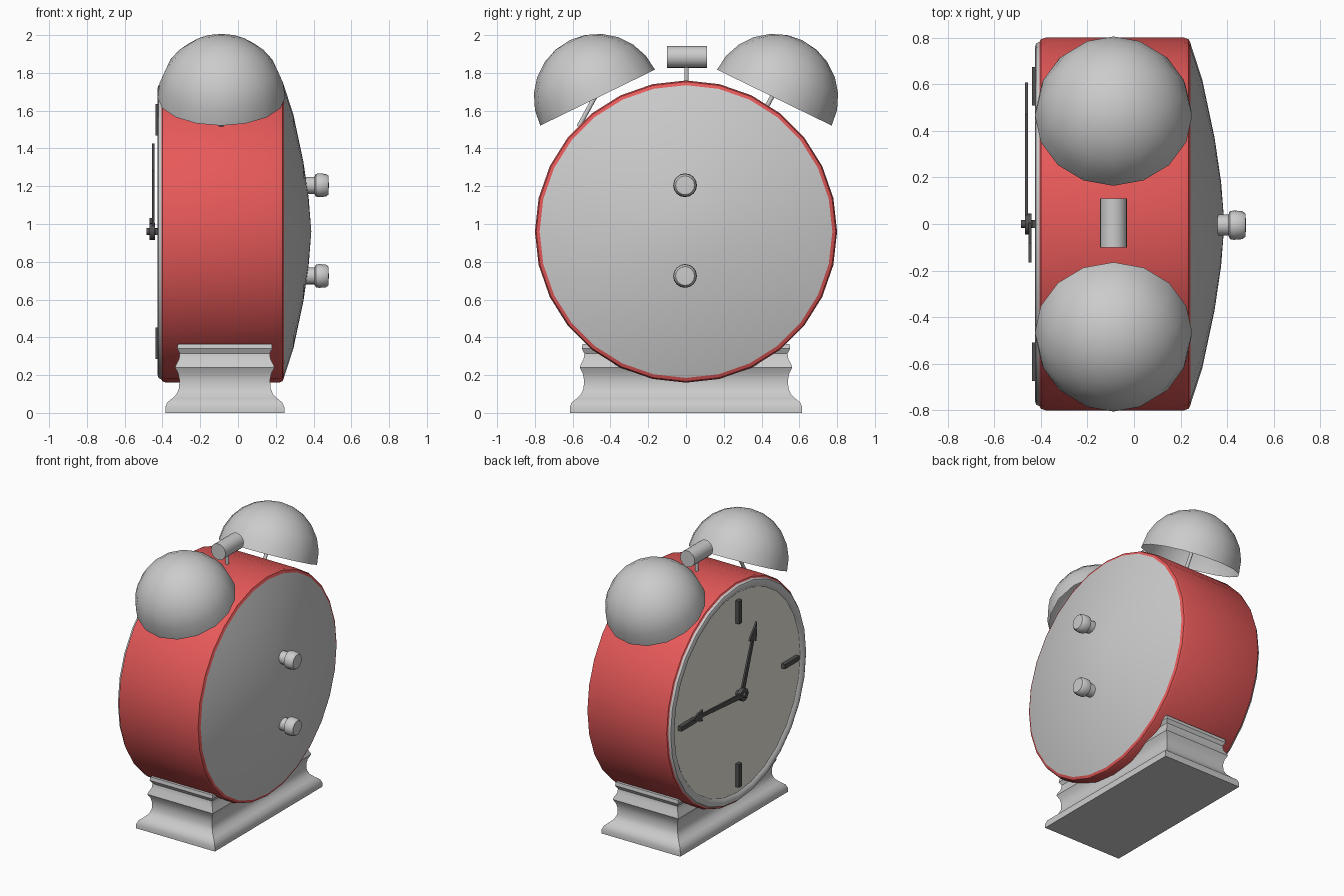
import bpy, bmesh
from math import sin, cos, pi, radians, atan2, hypot
from mathutils import Matrix, Vector

if "Cube" in bpy.data.objects:
    bpy.data.objects.remove(bpy.data.objects["Cube"])

CZ = 0.96      # height of the case axis
BX = -0.088    # x of the bells and hammer


def material(name, rgb):
    m = bpy.data.materials.new(name)
    m.diffuse_color = (*rgb, 1)
    m.use_nodes = True
    m.node_tree.nodes["Principled BSDF"].inputs["Base Color"].default_value = m.diffuse_color
    return m


RED = material("red_enamel", (0.8, 0.1, 0.1))
CREAM = material("dial_cream", (0.8, 0.79, 0.71))
DARK = material("dark_metal", (0.08, 0.08, 0.08))


def finish(bm, name, mat=None, angle=35):
    bmesh.ops.recalc_face_normals(bm, faces=bm.faces)
    me = bpy.data.meshes.new(name)
    bm.to_mesh(me)
    bm.free()
    ob = bpy.data.objects.new(name, me)
    bpy.context.collection.objects.link(ob)
    if mat:
        me.materials.append(mat)
    bpy.ops.object.select_all(action='DESELECT')
    ob.select_set(True)
    bpy.context.view_layer.objects.active = ob
    bpy.ops.object.shade_smooth_by_angle(angle=radians(angle))
    return ob


def lathe(name, profile, n, matrix, mat=None, angle=35):
    """Revolve (radius, height) points about local z; radius 0 makes a pole."""
    bm = bmesh.new()
    rings = []
    for r, h in profile:
        if r == 0:
            rings.append([bm.verts.new(matrix @ Vector((0, 0, h)))] * n)
        else:
            rings.append([bm.verts.new(matrix @ Vector((r * cos(2 * pi * i / n), r * sin(2 * pi * i / n), h)))
                          for i in range(n)])
    for a, b in zip(rings, rings[1:]):
        for i in range(n):
            j = (i + 1) % n
            bm.faces.new(dict.fromkeys((a[i], a[j], b[j], b[i])))
    return finish(bm, name, mat, angle)


def along_x(y=0, z=CZ):
    return Matrix.Translation((0, y, z)) @ Matrix.Rotation(pi / 2, 4, 'Y')


def rod(name, p, q, r, n=12, mat=None):
    p, q = Vector(p), Vector(q)
    d = q - p
    m = Matrix.Translation(p) @ d.to_track_quat('Z', 'Y').to_matrix().to_4x4()
    return lathe(name, [(0, 0), (r, 0), (r, d.length), (0, d.length)], n, m, mat)


def plate(name, outline, x0, x1, direction, mat):
    """Extrude a (length, width) outline lying on the dial, aimed along direction (y, z)."""
    a = atan2(direction[1], direction[0])
    bm = bmesh.new()
    f = bm.faces.new([bm.verts.new((x0, u * cos(a) - v * sin(a), CZ + u * sin(a) + v * cos(a)))
                      for u, v in outline])
    top = bmesh.ops.extrude_face_region(bm, geom=[f])["geom"]
    bmesh.ops.translate(bm, verts=[g for g in top if isinstance(g, bmesh.types.BMVert)], vec=(x1 - x0, 0, 0))
    return finish(bm, name, mat)


# case, back cover, bezel and dial
lathe("case", [(0.78, -0.407), (0.793, -0.4), (0.8, -0.38), (0.8, 0.215), (0.793, 0.235), (0.775, 0.243)],
      28, along_x(), RED)
lathe("back_cover", [(0.777, 0.242), (0.62, 0.293), (0.37, 0.346), (0.18, 0.374), (0, 0.388)], 28, along_x())
lathe("bezel", [(0.783, -0.405), (0.775, -0.42), (0.76, -0.426), (0.74, -0.424), (0.72, -0.408)], 28, along_x())
lathe("dial", [(0.73, -0.41), (0, -0.41)], 28, along_x(), CREAM)

# quarter-hour marks
for k in range(4):
    a = k * pi / 2
    plate(f"hour_mark_{k}", [(0.508, -0.017), (0.675, -0.017), (0.675, 0.017), (0.508, 0.017)],
          -0.408, -0.438, (cos(a), sin(a)), DARK)

# hands with arrow tips, hubs and centre pin
for name, tip, x in (("hour_hand", (-0.165, 0.465), -0.441), ("minute_hand", (0.608, 0.04), -0.455)):
    L = hypot(*tip)
    half = [(0, 0.019), (L - 0.13, 0.012), (L - 0.135, 0.04), (L - 0.09, 0.03), (L - 0.04, 0.01)]
    outline = [(u, -v) for u, v in half] + [(L, 0)] + half[::-1]
    plate(name, outline, x, x - 0.013, tip, DARK)
    rod(name + "_hub", (x + 0.001, 0, CZ), (x - 0.014, 0, CZ), 0.045, 16, DARK)
rod("centre_pin", (-0.405, 0, CZ), (-0.485, 0, CZ), 0.018, 12, DARK)

# bells: open hemispheres leaning outwards, each on a post
R = 0.338
for side, label, post in ((1, "right", (0.44, 1.645)), (-1, "left", (-0.53, 1.585))):
    m = Matrix.Translation((BX, side * 0.468, 1.669)) @ Matrix.Rotation(-side * radians(26), 4, 'X')
    arc = [(R * cos(i * pi / 12), R * sin(i * pi / 12)) for i in range(6)] + [(0, R)]
    lathe(f"bell_{label}", arc, 16, m, angle=60)
    d = Vector((0, 0.48, 0.877))
    p = Vector((BX, *post))
    rod(f"bell_post_{label}", p - d * 0.08, p + d * 0.3, 0.012)

# hammer
rod("hammer_stem", (BX, 0.003, 1.72), (BX, 0.003, 1.86), 0.011)
rod("hammer_head", (BX, -0.1, 1.885), (BX, 0.11, 1.885), 0.058, 20)

# winding knobs
for z, label in ((1.205, "upper"), (0.725, "lower")):
    lathe(f"knob_{label}", [(0.045, 0.33), (0.045, 0.405), (0.06, 0.412), (0.063, 0.43),
                            (0.06, 0.465), (0.05, 0.479), (0, 0.481)], 16, along_x(-0.005, z))

# moulded rectangular base
bm = bmesh.new()
rings = []
for w, z in [(0.315, 0), (0.315, 0.03), (0.305, 0.055), (0.28, 0.075), (0.255, 0.1), (0.242, 0.13),
             (0.24, 0.175), (0.247, 0.21), (0.263, 0.24), (0.258, 0.255), (0.242, 0.285),
             (0.238, 0.315), (0.252, 0.34), (0.248, 0.365)]:
    d = w + 0.3
    rings.append([bm.verts.new((-0.07 + sx * w, sy * d, z)) for sx, sy in ((-1, -1), (1, -1), (1, 1), (-1, 1))])
for a, b in zip(rings, rings[1:]):
    for i in range(4):
        j = (i + 1) % 4
        bm.faces.new((a[i], a[j], b[j], b[i]))
bm.faces.new(rings[0][::-1])
bm.faces.new(rings[-1])
finish(bm, "base")
